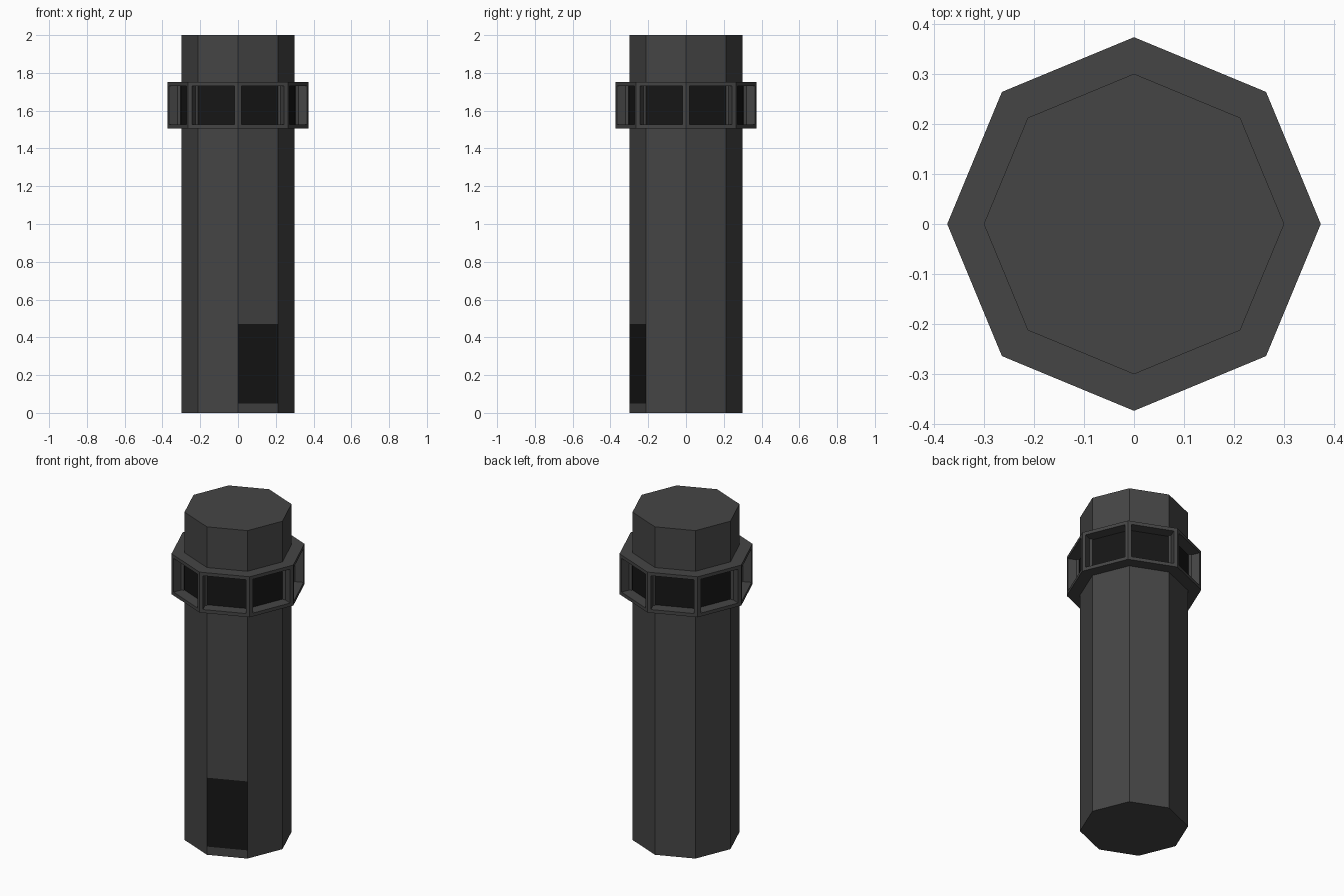
import bpy, bmesh
from math import cos, sin, pi

if "Cube" in bpy.data.objects:
    bpy.data.objects.remove(bpy.data.objects["Cube"])

SIDES = 8
DEPTH = 0.066


def material(name, v):
    m = bpy.data.materials.new(name)
    m.diffuse_color = (v, v, v, 1)
    m.use_nodes = True
    m.node_tree.nodes["Principled BSDF"].inputs["Base Color"].default_value = m.diffuse_color
    return m


stone = material("dark_grey", 0.06)
black = material("near_black", 0.008)


def ring(bm, r, z):
    return [bm.verts.new((r * cos(2 * pi * i / SIDES), r * sin(2 * pi * i / SIDES), z))
            for i in range(SIDES)]


def bridge(bm, a, b):
    return [bm.faces.new((a[i], a[(i + 1) % SIDES], b[(i + 1) % SIDES], b[i]))
            for i in range(SIDES)]


def finish(bm, name):
    bm.normal_update()
    me = bpy.data.meshes.new(name)
    bm.to_mesh(me)
    bm.free()
    me.materials.append(stone)
    me.materials.append(black)
    ob = bpy.data.objects.new(name, me)
    bpy.context.collection.objects.link(ob)
    return ob


# Octagonal tower shaft, with one side divided to make the door
bm = bmesh.new()
low, high = ring(bm, 0.3, 0), ring(bm, 0.3, 2)
walls = bridge(bm, low, high)
bm.faces.new(low[::-1])
bm.faces.new(high)
bm.normal_update()
door_side = [walls[6]]
for z in (0.05, 0.47):
    edges = {e for f in door_side for e in f.edges}
    verts = {v for f in door_side for v in f.verts}
    bmesh.ops.bisect_plane(bm, geom=door_side + list(edges) + list(verts),
                           plane_co=(0, 0, z), plane_no=(0, 0, 1))
    bm.normal_update()
    door_side = [f for f in bm.faces if abs(f.normal.z) < 0.1
                 and f.normal.x > 0.3 and f.normal.y < -0.9]
for f in door_side:
    if 0.05 < f.calc_center_median().z < 0.47:
        f.material_index = 1
finish(bm, "tower_shaft")

# Lookout collar with a framed, recessed window on every side
bm = bmesh.new()
z0, z1 = 1.505, 1.752
low, high = ring(bm, 0.373, z0), ring(bm, 0.373, z1)
outer = bridge(bm, low, high)
bridge(bm, high, ring(bm, 0.3, z1))
bridge(bm, ring(bm, 0.3, z0), low)
bm.normal_update()
bmesh.ops.inset_individual(bm, faces=outer, thickness=0.029)
panes = bmesh.ops.extrude_discrete_faces(bm, faces=outer)["faces"]
bm.normal_update()
for f in panes:
    bmesh.ops.translate(bm, verts=list(f.verts), vec=-f.normal * DEPTH)
    f.material_index = 1
finish(bm, "window_collar")
